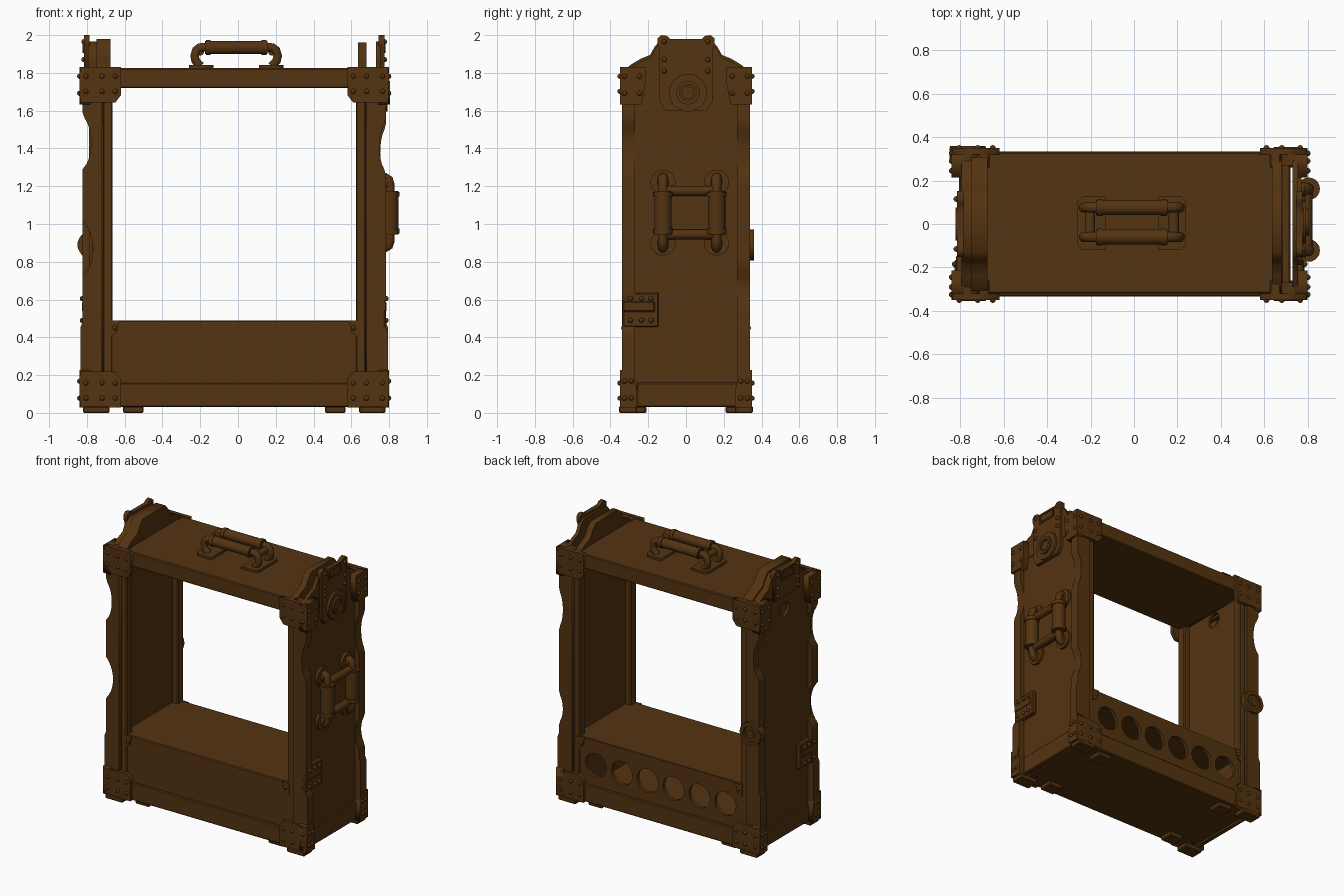
import bpy, bmesh, math
from mathutils import Matrix, Vector

if "Cube" in bpy.data.objects:
    bpy.data.objects.remove(bpy.data.objects["Cube"])

CX = -0.02                      # the cabinet body sits slightly left of the side handle
wood = bpy.data.materials.new("dark brown wood")
wood.diffuse_color = (0.088, 0.033, 0.0055, 1)
wood.use_nodes = True
wood.node_tree.nodes["Principled BSDF"].inputs["Base Color"].default_value = wood.diffuse_color
AX = {'x': Matrix(((0, 0, 1), (1, 0, 0), (0, 1, 0))).to_4x4(),
      'y': Matrix(((1, 0, 0), (0, 0, -1), (0, 1, 0))).to_4x4(),
      'z': Matrix.Identity(4)}


def finish(name, bm, smooth=False):
    bmesh.ops.remove_doubles(bm, verts=bm.verts, dist=1e-5)
    bmesh.ops.recalc_face_normals(bm, faces=bm.faces)
    me = bpy.data.meshes.new(name)
    bm.to_mesh(me)
    bm.free()
    me.materials.append(wood)
    ob = bpy.data.objects.new(name, me)
    bpy.context.collection.objects.link(ob)
    if smooth:
        bpy.ops.object.select_all(action='DESELECT')
        ob.select_set(True)
        bpy.context.view_layer.objects.active = ob
        bpy.ops.object.shade_smooth_by_angle(angle=math.radians(40))
    return ob


def box(name, x, y, z, bev=0.006):
    bm = bmesh.new()
    size = [abs(r[1] - r[0]) for r in (x, y, z)]
    mid = [(r[1] + r[0]) / 2 for r in (x, y, z)]
    bmesh.ops.create_cube(bm, size=1, matrix=Matrix.Translation(mid) @ Matrix.Diagonal((*size, 1)))
    bev = min(bev, min(size) * 0.3)
    bmesh.ops.bevel(bm, geom=bm.edges[:], offset=bev, segments=1, affect='EDGES')
    return finish(name, bm)


def curve_mesh(name, splines, m, cyclic, smooth=False, **props):
    cu = bpy.data.curves.new(name, 'CURVE')
    for k, v in props.items():
        setattr(cu, k, v)
    for pts in splines:
        sp = cu.splines.new('POLY')
        sp.points.add(len(pts) - 1)
        for p, q in zip(sp.points, pts):
            p.co = (*q, *([0] * (3 - len(q))), 1)
        sp.use_cyclic_u = cyclic
    ob = bpy.data.objects.new(name, cu)
    bpy.context.collection.objects.link(ob)
    dg = bpy.context.evaluated_depsgraph_get()
    me = bpy.data.meshes.new_from_object(ob.evaluated_get(dg))
    bm = bmesh.new()
    bm.from_mesh(me)
    bm.transform(m)
    bpy.data.objects.remove(ob)
    bpy.data.meshes.remove(me)
    bpy.data.curves.remove(cu)
    return finish(name, bm, smooth)


def prism(name, outlines, axis, a, b):
    """Flat outline (with optional holes) extruded from a to b along an axis."""
    off = Vector([(a + b) / 2 if c == axis else 0 for c in 'xyz'])
    return curve_mesh(name, outlines, Matrix.Translation(off) @ AX[axis], True,
                      dimensions='2D', fill_mode='BOTH', extrude=abs(b - a) / 2)


def circle(u, v, r, n=28):
    return [(u + r * math.cos(2 * math.pi * i / n), v + r * math.sin(2 * math.pi * i / n)) for i in range(n)]


def rect(u0, u1, v0, v1):
    return [(u0, v0), (u1, v0), (u1, v1), (u0, v1)]


def rod(name, a, b, r, m=Matrix.Identity(4), n=20):
    a, b = Vector(a), Vector(b)
    bm = bmesh.new()
    rot = (b - a).to_track_quat('Z', 'Y').to_matrix().to_4x4()
    bmesh.ops.create_cone(bm, cap_ends=True, segments=n, radius1=r, radius2=r, depth=(b - a).length,
                          matrix=m @ Matrix.Translation((a + b) / 2) @ rot)
    return finish(name, bm, True)


def handle(name, m, length, sep, r, h, tube, reach, foot):
    """Twin-bar handle: bars along local x, standing off along local z."""
    for v in (-sep, sep):
        rod(name + "_grip", (-length, v, h), (length, v, h), r, m)
        for s in (-1, 1):
            rod(name + "_collar", (s * (length - 0.03), v, h), (s * (length - 0.005), v, h), r * 1.13, m)
            path = [(s * (length + du * reach), v, dz * h) for du, dz in
                    ((-0.2, 1), (0.5, 1), (0.85, 0.85), (1, 0.55), (0.9, 0.3), (0.6, 0.1), (0.4, 0))]
            curve_mesh(name + "_claw", [path], m, False, True, dimensions='3D', bevel_depth=tube,
                       bevel_resolution=3, use_fill_caps=True)
            if foot == 'disc':
                u = s * (length + reach * 0.65)
                rod(name + "_disc", (u, v, -0.005), (u, v, 0.014), 0.066, m, 28)
                rod(name + "_disc_hub", (u, v, 0), (u, v, 0.035), 0.032, m)
    for s in (-1, 1):
        u = s * (length + reach * (0.5 if foot == 'pad' else 0))
        rod(name + "_cross_rod", (u, -sep, h * 0.8), (u, sep, h * 0.8), tube, m)


rivets = []
hole = circle(0, 1.67, 0.055)

# top board, base box with porthole back
box("top_board", (CX - 0.67, CX + 0.67), (-0.32, 0.33), (1.72, 1.825))
box("base_lid", (CX - 0.70, CX + 0.70), (-0.32, 0.32), (0.47, 0.49))
box("base_floor", (CX - 0.74, CX + 0.74), (-0.32, 0.32), (0.03, 0.055))
box("base_front", (CX - 0.66, CX + 0.66), (-0.32, -0.30), (0.04, 0.488))
prism("base_back", [rect(CX - 0.66, CX + 0.66, 0.04, 0.488)] +
      [circle(CX + 0.208 * (i - 2.5), 0.31, 0.085) for i in range(6)], 'y', 0.295, 0.32)
for f in (-1, 1):
    box("base_rail", (CX - 0.66, CX + 0.66), (f * 0.30, f * 0.333), (0.03, 0.158))

arch = [(0.13, 0), (0.165, -0.04), (0.19, -0.085), (0.24, -0.105), (0.29, -0.135), (0.33, -0.17), (0.33, -0.25)]
crest = [(0.05, -0.02), (0.085, -0.02), (0.10, -0.004), (0.13, 0), (0.152, -0.018),
         (0.15, -0.05), (0.14, -0.075)]


def mirrored(half, top, extra=()):
    right = [(y, top + z) for y, z in half] + list(extra)
    return right + [(-y, z) for y, z in reversed(right)]


bites = {(-1, -1): ((1.43, 0.14, 0.045), (0.87, 0.14, 0.055)), (-1, 1): ((1.43, 0.14, 0.045),),
         (1, -1): ((1.41, 0.13, 0.035), (0.52, 0.08, 0.03)), (1, 1): ((1.38, 0.13, 0.03), (0.66, 0.1, 0.03))}

for s in (-1, 1):
    X = lambda d: CX + s * d
    holes = [hole] if s < 0 else []
    # side walls: inner and outer skins with a gap between
    prism("inner_wall", [rect(-0.31, 0.31, 0.03, 1.80)] + holes, 'x', X(0.69), X(0.705))
    prism("outer_wall", [rect(-0.30, 0.30, 0.03, 1.82)] + holes, 'x', X(0.75), X(0.77))
    box("side_bottom_rail", (X(0.76), X(0.785)), (-0.26, 0.29), (0.03, 0.16))
    # arched crown plates on top of each side
    prism("inner_arch", [mirrored(arch, 1.96 if s > 0 else 1.98)], 'x', X(0.655), X(0.70 if s > 0 else 0.73))
    prism("outer_arch", [mirrored(arch, 1.965)], 'x', X(0.75 if s > 0 else 0.725), X(0.775))
    prism("crest_plate", [mirrored(crest, 2.0, [(0.14, 1.65), (0.11, 1.60)] if s > 0 else [(0.14, 1.78)])],
          'x', X(0.765), X(0.795))
    prism("crest_slot_frame", [rect(-0.075, 0.075, 1.905, 1.975), rect(-0.062, 0.062, 1.918, 1.962)],
          'x', X(0.79), X(0.802))
    rivets += [(X(0.797), y, z) for y in (-0.115, 0.115) for z in (1.81, 1.87, 1.965)]
    # hinge plate low on the side, near the front
    box("side_hinge_plate", (X(0.765), X(0.80)), (-0.335, -0.145), (0.455, 0.635))
    box("side_hinge_leaf", (X(0.765), X(0.806)), (-0.335, -0.165), (0.535, 0.59))
    rivets += [(X(0.805), y, z) for y in (-0.295, -0.235, -0.185) for z in (0.49, 0.605)]
    for f in (-1, 1):
        # inner trim and worn outer corner post
        box("inner_trim", (X(0.645), X(0.695)), (f * 0.26, f * 0.325), (0.03, 1.83))
        edge = []
        for i in range(61):
            z = 0.03 + 1.80 * i / 60
            d = 0.803 if z > 0.45 else 0.815
            for c, w, deep in bites[(s, f)]:
                if abs(z - c) < w:
                    d -= deep * (1 - ((z - c) / w) ** 2) ** 0.7
            edge.append((X(d), z))
        prism("corner_post", [[(X(0.70), 0.03)] + edge + [(X(0.70), 1.83)]], 'y', f * 0.27, f * 0.338)
        # corner brackets, front and side leaves
        for top in (True, False):
            Z = (lambda t: 1.832 - t) if top else (lambda t: 0.028 + t)
            leaf = [(0.60, 0), (0.815, 0), (0.815, 0.19), (0.63, 0.19), (0.60, 0.15)]
            prism("bracket_face", [[(X(d), Z(t)) for d, t in leaf]], 'y', f * 0.32, f * 0.35)
            wide = 0.215 if top else 0.26
            prism("bracket_side", [[(f * 0.35, Z(0)), (f * wide, Z(0)), (f * wide, Z(0.09)),
                                    (f * (wide + 0.02), Z(0.2)), (f * 0.35, Z(0.2))]], 'x', X(0.76), X(0.819))
            rivets += [(X(d), f * 0.35, Z(t)) for d in (0.63, 0.70, 0.785) for t in (0.05, 0.13)]
            rivets += [(X(0.819), f * y, Z(t)) for y in (wide + 0.03, 0.325) for t in (0.05, 0.14)]
        # small gusset at the base lid
        prism("lid_gusset", [[(X(0.66), 0.488), (X(0.605), 0.488), (X(0.625), 0.42), (X(0.66), 0.40)]],
              'y', f * 0.315, f * 0.33)
        rivets.append((X(0.632), f * 0.33, 0.45))
        # feet
        box("corner_foot", (X(0.66), X(0.80)), (f * 0.26, f * 0.355), (0, 0.035))
        box("inner_foot", (X(0.48), X(0.59)), (f * 0.21, f * 0.31), (0, 0.035))

# all rivets in one mesh
bm = bmesh.new()
for p in rivets:
    bmesh.ops.create_uvsphere(bm, u_segments=10, v_segments=6, radius=0.0135, matrix=Matrix.Translation(p))
finish("rivets", bm, True)

# round boss on the right side
rod("boss_disc", (CX + 0.78, 0.01, 1.695), (CX + 0.812, 0.01, 1.695), 0.1, n=36)
prism("boss_ring", [circle(0.01, 1.695, 0.062), circle(0.01, 1.695, 0.043)], 'x', CX + 0.80, CX + 0.825)
rod("boss_core", (CX + 0.80, 0.01, 1.695), (CX + 0.82, 0.01, 1.695), 0.034)

# round knob on the back of the left post
rod("back_knob", (-0.785, 0.30, 0.89), (-0.785, 0.352, 0.89), 0.10 - 0.035, n=32)
prism("back_knob_ring", [circle(-0.765, 0.89, 0.082), circle(-0.765, 0.89, 0.055)], 'y', 0.32, 0.36)
rod("back_knob_core", (-0.765, 0.33, 0.89), (-0.765, 0.36, 0.89), 0.03)

# carrying handle on top
top_m = Matrix.Translation((-0.01, 0.008, 1.835))
for s in (-1, 1):
    c = [(-0.01 + s * u, 0.005 + v) for u, v in
         ((0.12, -0.125), (0.225, -0.125), (0.25, -0.1), (0.25, 0.1), (0.225, 0.125), (0.12, 0.125))]
    prism("top_handle_pad", [c], 'z', 1.82, 1.842)
handle("top_handle", top_m, 0.165, 0.068, 0.035, 0.10, 0.024, 0.055, 'pad')

# twin handle on the right side
side_m = Matrix.Translation((0.757, 0.02, 1.06)) @ Matrix(((0, 0, 1), (0, 1, 0), (-1, 0, 0))).to_4x4()
handle("side_handle", side_m, 0.115, 0.142, 0.046, 0.047, 0.026, 0.07, 'disc')
box("side_handle_plate", (0.745, 0.775), (-0.10, 0.14), (0.94, 1.18))
